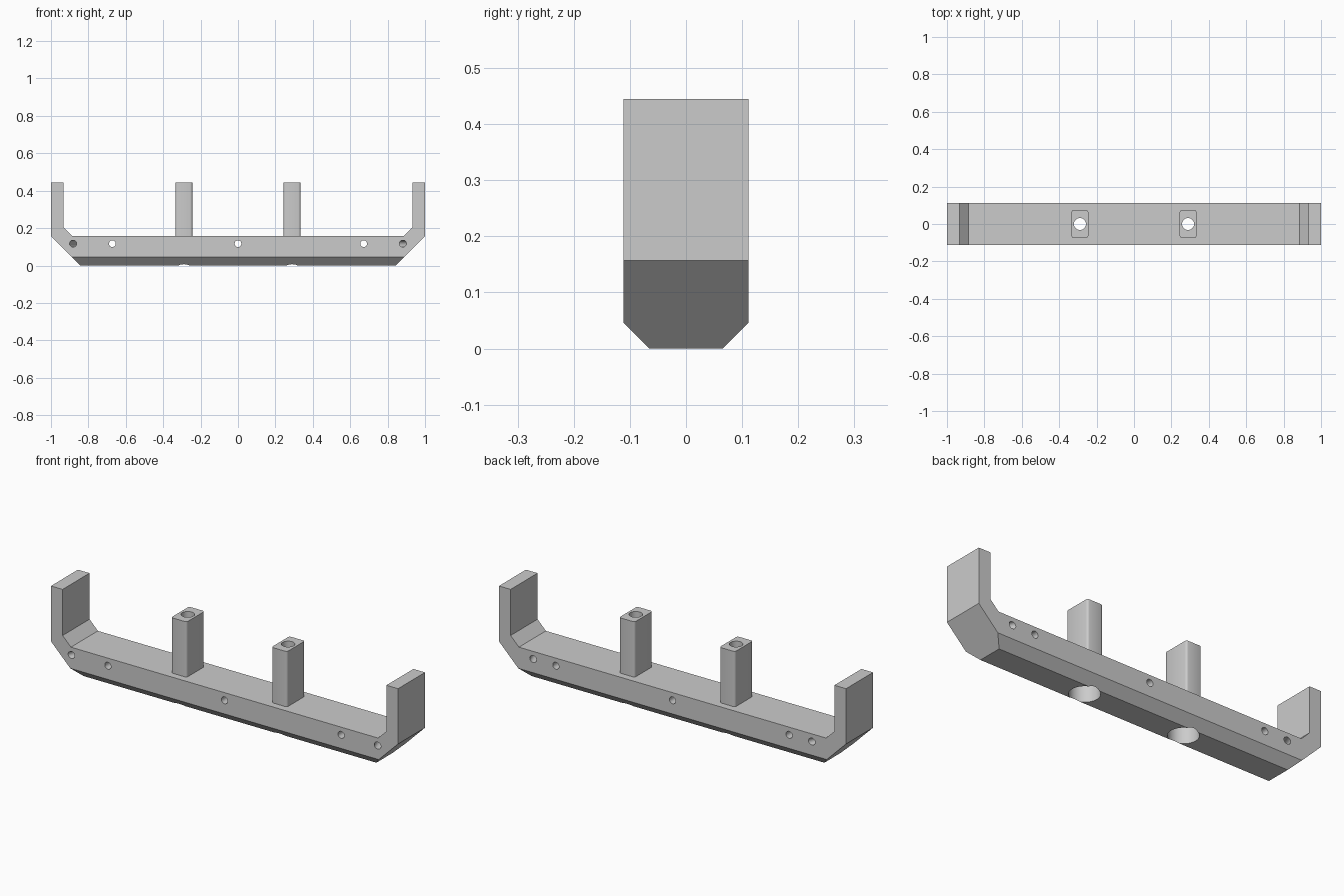
import bpy
import bmesh
import math
from mathutils import Vector, Matrix

if "Cube" in bpy.data.objects:
    bpy.data.objects.remove(bpy.data.objects["Cube"], do_unlink=True)

HALF_W = 0.111       # half depth of the beam
TOP = 0.445          # height of uprights and posts
DECK = 0.157         # top of the beam
POST_X = 0.289

grey = bpy.data.materials.new("plain grey")
grey.use_nodes = True
colour = (0.6, 0.6, 0.6, 1)
grey.diffuse_color = colour
grey.node_tree.nodes["Principled BSDF"].inputs["Base Color"].default_value = colour


def make_object(name, bm):
    bmesh.ops.recalc_face_normals(bm, faces=bm.faces)
    mesh = bpy.data.meshes.new(name)
    bm.to_mesh(mesh)
    bm.free()
    mesh.materials.append(grey)
    obj = bpy.data.objects.new(name, mesh)
    bpy.context.collection.objects.link(obj)
    return obj


def cylinder(name, start, end, radius):
    start, end = Vector(start), Vector(end)
    axis = end - start
    turn = axis.to_track_quat('Z', 'Y').to_matrix().to_4x4()
    bm = bmesh.new()
    bmesh.ops.create_cone(bm, cap_ends=True, segments=48, radius1=radius, radius2=radius,
                          depth=axis.length,
                          matrix=Matrix.Translation((start + end) / 2) @ turn)
    return make_object(name, bm)


def combine(target, tool, operation):
    mod = target.modifiers.new(tool.name, 'BOOLEAN')
    mod.operation = operation
    mod.solver = 'EXACT'
    mod.object = tool
    bpy.context.view_layer.objects.active = target
    bpy.ops.object.modifier_apply(modifier=mod.name)
    bpy.data.objects.remove(tool, do_unlink=True)


# Beam with upturned ends: mirrored profile extruded across the depth
half = [(0.843, 0), (1, DECK), (1, TOP), (0.933, TOP), (0.933, 0.205), (0.885, DECK)]
profile = half + [(-x, z) for x, z in reversed(half)]
bm = bmesh.new()
face = bm.faces.new([bm.verts.new((x, -HALF_W, z)) for x, z in profile])
ext = bmesh.ops.extrude_face_region(bm, geom=[face])
bmesh.ops.translate(bm, vec=(0, 2 * HALF_W, 0),
                    verts=[g for g in ext["geom"] if isinstance(g, bmesh.types.BMVert)])

# Slanted lower edges along front and back
for side in (-1, 1):
    cut = bmesh.ops.bisect_plane(bm, geom=bm.verts[:] + bm.edges[:] + bm.faces[:],
                                 plane_co=(0, side * HALF_W, 0.046),
                                 plane_no=(0, side, -1), clear_outer=True)
    bmesh.ops.holes_fill(bm, edges=[g for g in cut["geom_cut"]
                                    if isinstance(g, bmesh.types.BMEdge)], sides=0)
frame = make_object("bracket_frame", bm)

for side in (-1, 1):
    # Post with softened upright edges, sunk a little into the beam
    bm = bmesh.new()
    base = DECK - 0.02
    bmesh.ops.create_cube(bm, size=1, matrix=Matrix.Translation((side * POST_X, 0, (base + TOP) / 2))
                          @ Matrix.Diagonal((0.09, 0.148, TOP - base, 1)))
    upright = [e for e in bm.edges if abs(e.verts[0].co.z - e.verts[1].co.z) > 0.1]
    bmesh.ops.bevel(bm, geom=upright, offset=0.011, segments=3, profile=0.5, affect='EDGES')
    combine(frame, make_object("post", bm), 'UNION')

    # Bolt hole down the post and wide recess underneath
    x = side * POST_X
    combine(frame, cylinder("bolt_hole", (x, 0, -0.1), (x, 0, 0.6), 0.032), 'DIFFERENCE')
    combine(frame, cylinder("recess", (x, 0, -0.1), (x, 0, 0.12), 0.072), 'DIFFERENCE')

    # Angled screw hole, nearer the middle at the back
    front, back = Vector((side * 0.882, -HALF_W, 0.117)), Vector((side * 0.803, HALF_W, 0.117))
    run = (back - front) * 0.3
    combine(frame, cylinder("angled_hole", front - run, back + run, 0.018), 'DIFFERENCE')

# Straight screw holes through the beam
for x in (-0.672, 0, 0.672):
    combine(frame, cylinder("screw_hole", (x, -0.2, 0.117), (x, 0.2, 0.117), 0.018), 'DIFFERENCE')

bpy.ops.object.select_all(action='DESELECT')
frame.select_set(True)
bpy.context.view_layer.objects.active = frame
bpy.ops.object.shade_smooth_by_angle(angle=math.radians(35))
